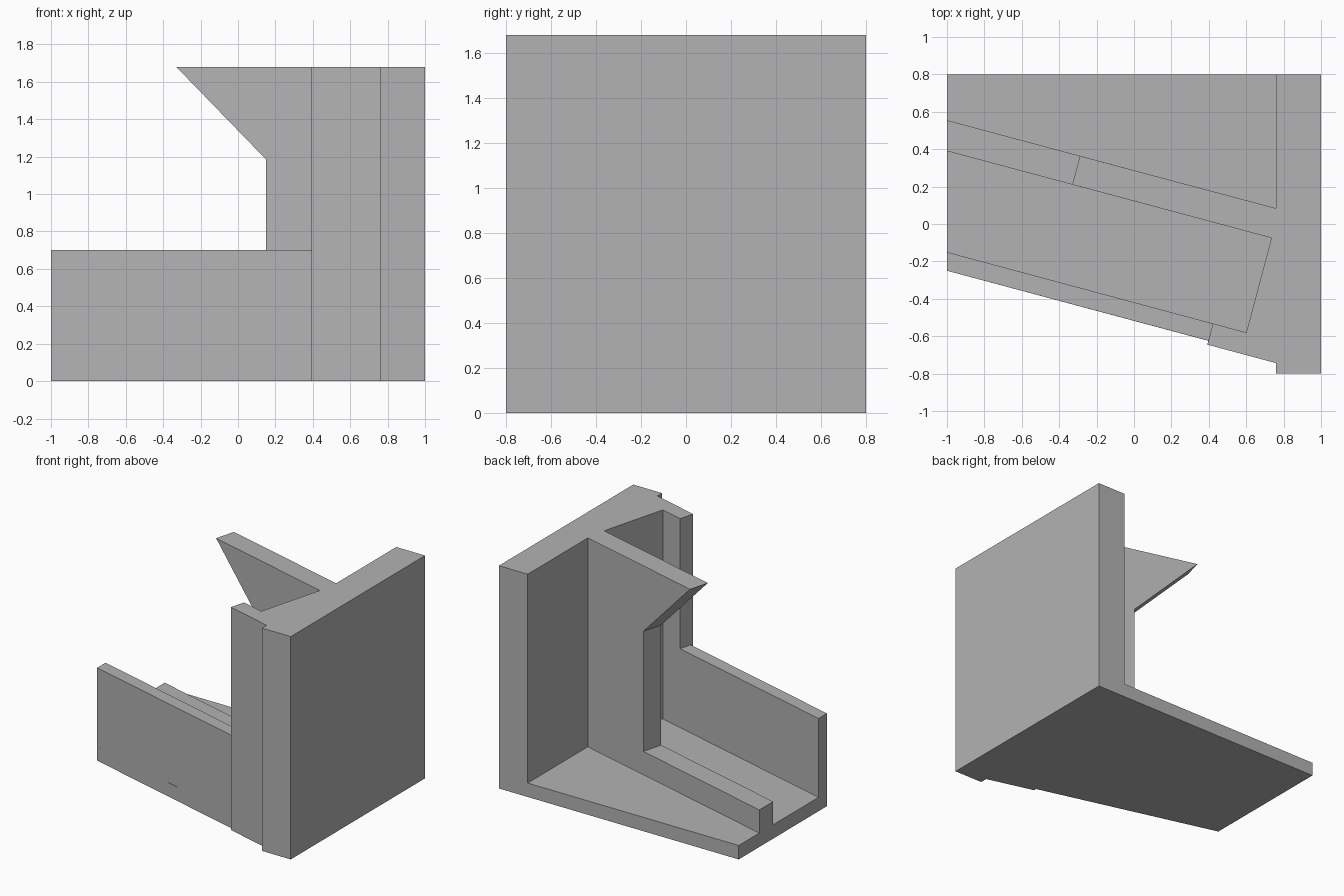
import bpy, bmesh
from math import radians, sin, cos
from mathutils import Vector

cube = bpy.data.objects.get("Cube")
if cube:
    bpy.data.objects.remove(cube, do_unlink=True)

grey = bpy.data.materials.new("plain grey")
grey.use_nodes = True
grey.diffuse_color = (0.45, 0.45, 0.45, 1)
grey.node_tree.nodes["Principled BSDF"].inputs["Base Color"].default_value = grey.diffuse_color

# Slanted direction shared by the rail, rib and front wall, and its normal
ANGLE = radians(15)
ALONG = Vector((cos(ANGLE), -sin(ANGLE), 0))
ACROSS = Vector((sin(ANGLE), cos(ANGLE), 0))
HEIGHT, FLOOR, RAIL, LOW_WALL = 1.68, 0.105, 0.28, 0.70


def prism(name, outline, push):
    """Extrude a flat outline along a vector into a closed solid."""
    bm = bmesh.new()
    face = bm.faces.new([bm.verts.new(p) for p in outline])
    grown = bmesh.ops.extrude_face_region(bm, geom=[face], use_keep_orig=True)
    verts = [g for g in grown["geom"] if isinstance(g, bmesh.types.BMVert)]
    bmesh.ops.translate(bm, verts=verts, vec=push)
    bmesh.ops.recalc_face_normals(bm, faces=bm.faces)
    mesh = bpy.data.meshes.new(name)
    bm.to_mesh(mesh)
    bm.free()
    mesh.materials.append(grey)
    obj = bpy.data.objects.new(name, mesh)
    bpy.context.collection.objects.link(obj)
    return obj


def slab(name, plan, bottom, top):
    return prism(name, [Vector((x, y, bottom)) for x, y in plan],
                 Vector((0, 0, top - bottom)))


# Rib end corners
rib_front = Vector((0.15, 0.082, 0))
rib_back = rib_front + ACROSS * 0.159

# Tall end wall with the rib, pocket end and front column in one outline
slab("end_wall_and_rib", [
    (1, -0.8), (1, 0.8), (0.76, 0.8), (0.76, 0.084),
    rib_back.xy, rib_front.xy,
    (0.735, -0.075), (0.6, -0.58), (0.422, -0.532),
    (0.392, -0.645), (0.76, -0.744), (0.76, -0.8)], 0, HEIGHT)

# Floor plate
slab("floor", [(-1, 0.8), (0.78, 0.8), (0.78, -0.727), (-1, -0.25)], 0, FLOOR)

# Low rail running on from the rib
slab("rail", [(-1, 0.39), rib_front.xy, rib_back.xy, (-1, 0.555)], FLOOR, RAIL)

# Low front wall beside the column
slab("front_wall", [(-1, -0.25), (0.398, -0.624), (0.422, -0.532), (-1, -0.15)],
     FLOOR, LOW_WALL)

# Overhanging pointed wedge at the top of the rib
up = Vector((0, 0, 1))
prism("rib_overhang", [
    rib_front + up * 1.185, rib_front + up * HEIGHT,
    rib_front - ALONG * 0.497 + up * HEIGHT], ACROSS * 0.159)
